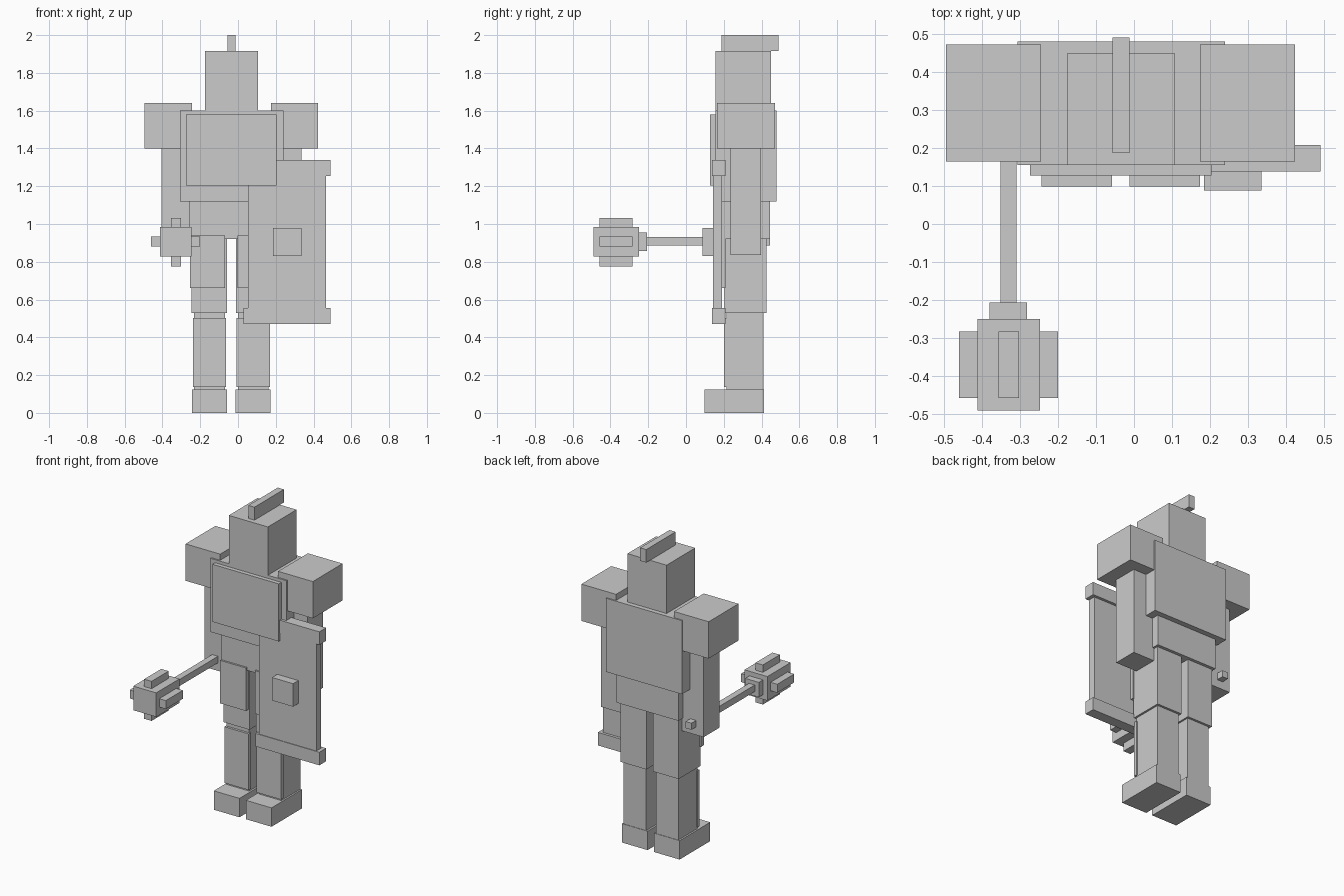
import bpy

old = bpy.data.objects.get("Cube")
if old:
    bpy.data.objects.remove(old, do_unlink=True)

grey = bpy.data.materials.new("plain light grey")
grey.use_nodes = True
colour = (0.6, 0.6, 0.6, 1)
grey.diffuse_color = colour
grey.node_tree.nodes["Principled BSDF"].inputs["Base Color"].default_value = colour


def box(name, x, y, z):
    """Box spanning the given (low, high) range on each axis."""
    bpy.ops.mesh.primitive_cube_add(size=1)
    ob = bpy.context.object
    ob.name = name
    ranges = (x, y, z)
    for v in ob.data.vertices:
        v.co = [hi if c > 0 else lo for c, (lo, hi) in zip(v.co, ranges)]
    ob.data.materials.append(grey)
    return ob


MID = -0.035  # centre line of the body


def pair(name, inner, outer, y, z):
    """Matching boxes on both sides of the body's centre line."""
    box("left_" + name, (MID + inner, MID + outer), y, z)
    box("right_" + name, (MID - outer, MID - inner), y, z)


# Head and body
box("head", (-0.175, 0.107), (0.155, 0.45), (1.58, 1.915))
box("helmet_crest", (-0.056, -0.012), (0.187, 0.49), (1.915, 2.0))
box("torso", (-0.307, 0.24), (0.155, 0.48), (1.12, 1.6))
box("chest_plate", (-0.274, 0.204), (0.128, 0.16), (1.205, 1.58))
box("waist", (-0.256, 0.19), (0.19, 0.445), (0.92, 1.13))

# Arms
pair("shoulder_guard", 0.209, 0.459, (0.165, 0.472), (1.4, 1.64))
pair("arm", 0.215, 0.37, (0.235, 0.397), (0.835, 1.42))

# Legs
pair("thigh", 0.024, 0.21, (0.203, 0.425), (0.53, 0.93))
pair("thigh_guard", 0.033, 0.22, (0.178, 0.21), (0.66, 0.94))
pair("shin", 0.035, 0.197, (0.215, 0.41), (0.1, 0.54))
pair("shin_guard", 0.028, 0.204, (0.2, 0.225), (0.137, 0.503))
pair("foot", 0.023, 0.208, (0.098, 0.413), (0, 0.123))

# Shield
box("shield_panel", (0.052, 0.466), (0.142, 0.19), (0.5, 1.3))
for name, z in (("top", (1.255, 1.34)), ("bottom", (0.47, 0.555))):
    box("shield_" + name + "_rim", (0.03, 0.49), (0.138, 0.208), z)
box("shield_boss", (0.184, 0.336), (0.088, 0.145), (0.83, 0.98))

# Mace
box("mace_handle", (-0.351, -0.309), (-0.22, 0.445), (0.887, 0.93))
box("mace_collar", (-0.38, -0.282), (-0.26, -0.207), (0.858, 0.955))
box("mace_head", (-0.412, -0.247), (-0.49, -0.25), (0.828, 0.985))
box("mace_upright_flange", (-0.356, -0.303), (-0.458, -0.283), (0.775, 1.033))
box("mace_side_flange", (-0.46, -0.2), (-0.458, -0.283), (0.88, 0.935))
